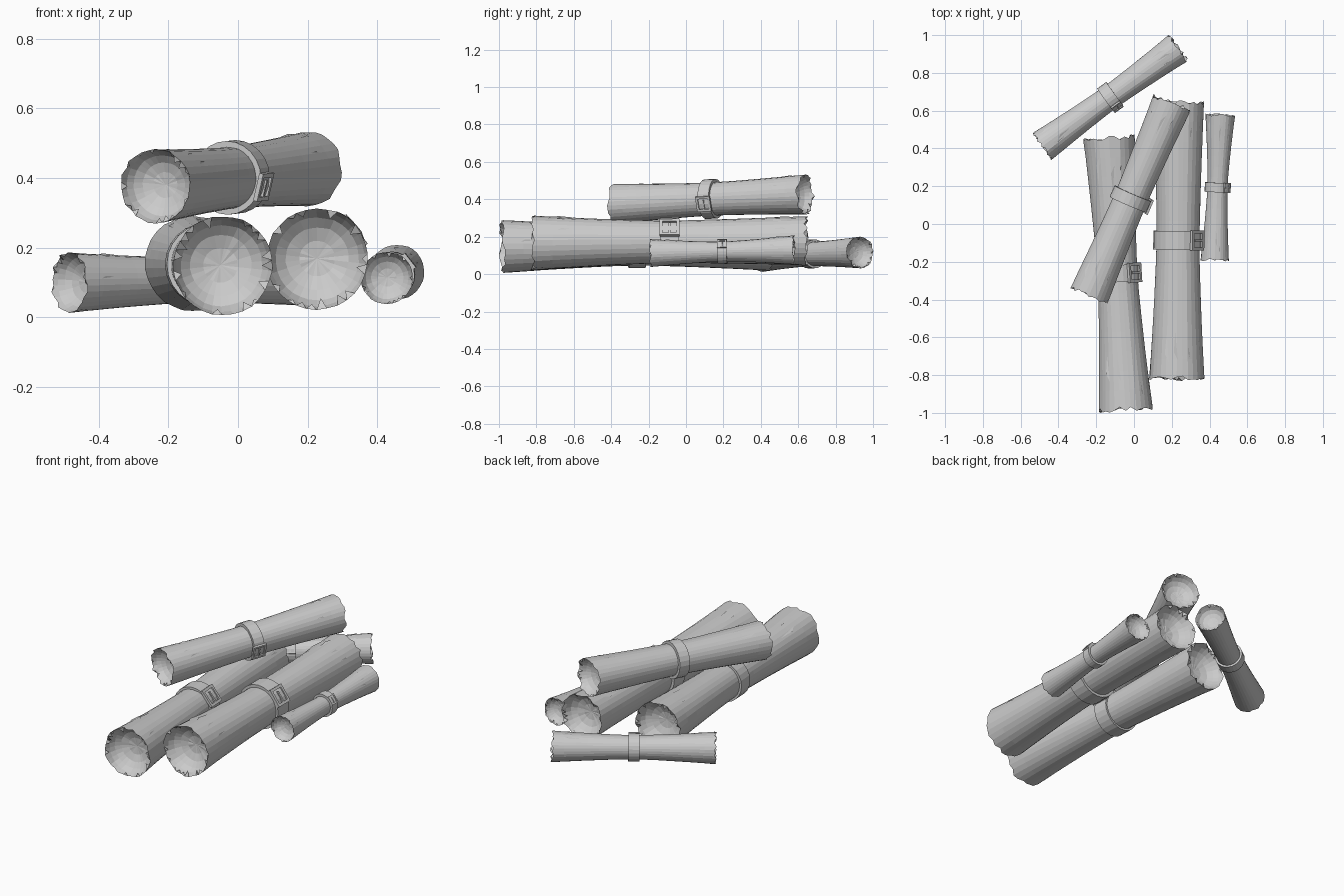
import bpy, bmesh, math, random
from mathutils import Vector, Matrix

if "Cube" in bpy.data.objects:
    bpy.data.objects.remove(bpy.data.objects["Cube"])

random.seed(7)
SIDES = 30


def finish(bm, name):
    bmesh.ops.recalc_face_normals(bm, faces=bm.faces)
    mesh = bpy.data.meshes.new(name)
    bm.to_mesh(mesh)
    bm.free()
    ob = bpy.data.objects.new(name, mesh)
    bpy.context.collection.objects.link(ob)
    return ob


def frame(p0, p1):
    # axis, right-hand side and up directions of a scroll
    u = (p1 - p0).normalized()
    s = u.cross(Vector((0, 0, 1))).normalized()
    return u, s, s.cross(u)


def bridge(bm, a, b):
    n = len(a)
    for i in range(n):
        j = (i + 1) % n
        bm.faces.new((a[i], a[j], b[j], b[i]))


def scroll(name, p0, p1, r0, rw, r1, tw):
    u, s, w = frame(p0, p1)
    length = (p1 - p0).length
    bm = bmesh.new()

    def radius(t):
        if t < tw:
            return rw + (r0 - rw) * ((tw - t) / tw) ** 1.4
        return rw + (r1 - rw) * ((t - tw) / (1 - tw)) ** 1.4

    def ring(dist, r, jag=0.0, wob=0.0):
        out = []
        for i in range(SIDES):
            a = 2 * math.pi * (i + 0.5) / SIDES
            # slight spiral step, where the rolled sheet ends
            k = r * (0.985 + 0.03 * ((i + 24) % SIDES) / SIDES
                     + random.uniform(-wob, wob))
            d = dist + random.uniform(-jag, jag)
            out.append(bm.verts.new(p0 + u * d + (s * math.cos(a) + w * math.sin(a)) * k))
        return out

    # outer hourglass wall with ragged rims
    rings = []
    count = 14
    for i in range(count + 1):
        t = i / count
        end = i in (0, count)
        rings.append(ring(length * t, radius(t), radius(t) * 0.1 if end else 0,
                          0.012 if end else 0.003))
    for a, b in zip(rings, rings[1:]):
        bridge(bm, a, b)

    # bowl-shaped hollow ends
    for rim, d0, sign, r in ((rings[0], 0, 1, r0), (rings[-1], length, -1, r1)):
        last = rim
        for f, depth in ((0.93, 0.2), (0.82, 0.4), (0.62, 0.56), (0.35, 0.66)):
            new = ring(d0 + sign * depth * r, f * r, 0.01 * r, 0.01)
            bridge(bm, last, new)
            last = new
        c = bm.verts.new(p0 + u * (d0 + sign * 0.7 * r))
        for i in range(SIDES):
            bm.faces.new((last[i], last[(i + 1) % SIDES], c))

        # torn flakes folded in from the rim
        for i in range(SIDES):
            if random.random() < 0.5:
                continue
            j = (i + 1) % SIDES
            mid = (rim[i].co + rim[j].co) / 2
            out = (mid - (p0 + u * d0))
            out = (out - u * out.dot(u)).normalized()
            tip = bm.verts.new(mid - out * r * random.uniform(0.06, 0.22)
                               + u * sign * r * random.uniform(0.0, 0.12))
            bm.faces.new((rim[i], rim[j], tip))
        # slivers lifting off the wall
        for a in (0.3, 0.9, 1.5, 2.1):
            a += random.uniform(-0.25, 0.25)
            d = r * random.uniform(0.3, 1.2)
            pts = []
            for da, dd, k in ((0, 0, 0.99), (0.16, 0.3, 1.03), (0.12, 1.0, 0.985)):
                n = s * math.cos(a + da) + w * math.sin(a + da)
                dist = d0 + sign * (d + dd * r)
                pts.append(bm.verts.new(p0 + u * dist + n * radius(dist / length) * k))
            bm.faces.new(pts)
    return finish(bm, name)


def strap(name, p0, p1, ts, rs, width, ang, size):
    u, s, w = frame(p0, p1)
    c = p0.lerp(p1, ts)
    bm = bmesh.new()
    th = 0.1 * rs
    # leather band
    n = 24
    loops = []
    for r, d in ((rs - 2 * th, -1), (rs, -1), (rs, 1), (rs - 2 * th, 1)):
        loops.append([bm.verts.new(c + u * d * width / 2 + r * (
            s * math.cos(2 * math.pi * i / n) + w * math.sin(2 * math.pi * i / n)))
            for i in range(n)])
    for i in range(4):
        bridge(bm, loops[i], loops[(i + 1) % 4])
    finish(bm, name + "_strap")

    # buckle: square frame with a prong, bent slightly around the band
    a = math.radians(ang)
    nrm = s * math.cos(a) + w * math.sin(a)
    tan = -s * math.sin(a) + w * math.cos(a)
    rot = Matrix((u, tan, nrm)).transposed().to_4x4()
    base = Matrix.Translation(c + nrm * (rs - th * 0.2)) @ rot
    bm = bmesh.new()
    h, b = size / 2, size * 0.15

    def box(x, y, z, sx, sy, sz):
        m = base @ Matrix.Translation((x, y, z)) @ Matrix.Diagonal((sx, sy, sz, 1))
        bmesh.ops.create_cube(bm, size=1, matrix=m)

    for k in (-1, 1):
        box(k * (h - b / 2), 0, 0, b, size, 1.2 * th)
        box(0, k * (h - b / 2), 0, size - 2 * b, b, 1.2 * th)
    box(0, -h * 0.1, th * 0.2, b * 0.7, size * 0.6, 0.8 * th)
    finish(bm, name + "_buckle")


# name, front centre, back centre, front/waist/back radii, strap position along
# the scroll, strap radius, strap width, buckle angle, buckle size
SCROLLS = [
    ("left_scroll", (-0.045, -0.98, 0.149), (-0.132, 0.455, 0.155),
     0.143, 0.106, 0.137, 0.5, 0.119, 0.09, 38, 0.105),
    ("middle_scroll", (0.226, -0.818, 0.168), (0.238, 0.645, 0.18),
     0.146, 0.114, 0.132, 0.5, 0.13, 0.10, 36, 0.105),
    ("top_scroll", (-0.237, -0.375, 0.377), (0.2, 0.64, 0.427),
     0.107, 0.089, 0.107, 0.5, 0.106, 0.065, -15, 0.082),
    ("right_scroll", (0.427, -0.19, 0.113), (0.456, 0.578, 0.13),
     0.075, 0.053, 0.079, 0.5, 0.067, 0.05, 38, 0.052),
    ("back_scroll", (-0.485, 0.412, 0.1), (0.233, 0.932, 0.116),
     0.087, 0.065, 0.085, 0.5, 0.077, 0.06, 32, 0.058),
]
for name, a, b, r0, rw, r1, ts, rs, width, ang, size in SCROLLS:
    a, b = Vector(a), Vector(b)
    scroll(name, a, b, r0, rw, r1, 0.5)
    strap(name, a, b, ts, rs, width, ang, size)
